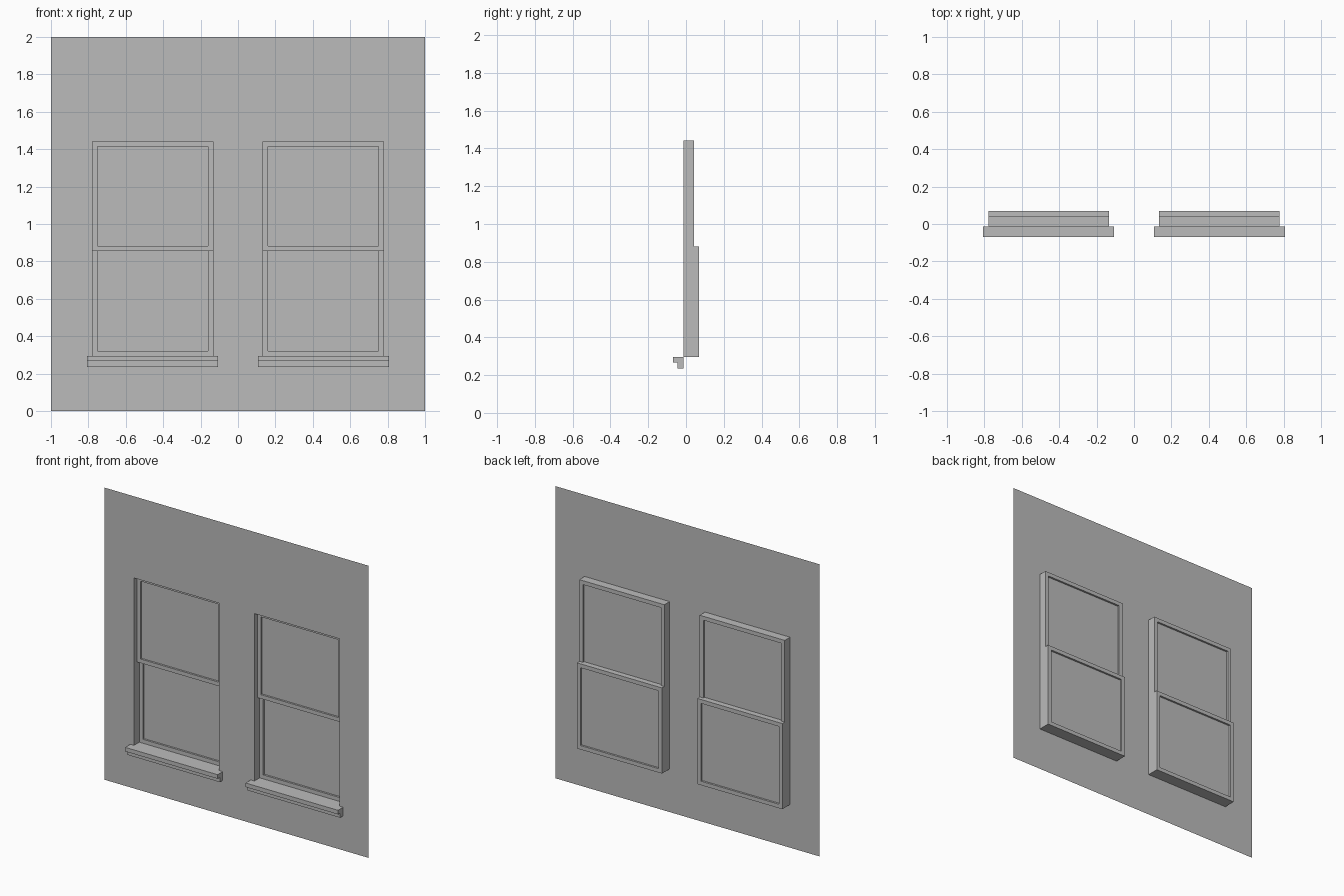
import bpy

cube = bpy.data.objects.get("Cube")
if cube:
    bpy.data.objects.remove(cube, do_unlink=True)

grey = bpy.data.materials.new("plain_grey")
grey.use_nodes = True
grey.diffuse_color = (0.5, 0.5, 0.5, 1)
grey.node_tree.nodes["Principled BSDF"].inputs["Base Color"].default_value = (0.5, 0.5, 0.5, 1)

# Shared measurements
CENTRE, HALF, SILL_HALF = 0.456, 0.322, 0.35
BOTTOM, MEET, TOP = 0.295, 0.868, 1.441
WALL_Y, SASH_Y, MID_Y, BACK_Y = -0.014, 0.017, 0.043, 0.069
RAIL = 0.027


def make(name, verts, faces):
    mesh = bpy.data.meshes.new(name)
    mesh.from_pydata(verts, [], faces)
    mesh.materials.append(grey)
    obj = bpy.data.objects.new(name, mesh)
    bpy.context.collection.objects.link(obj)
    return obj


def rect(x0, x1, z0, z1, y):
    return [(x0, y, z0), (x1, y, z0), (x1, y, z1), (x0, y, z1)]


def bridge(a, b):
    """Quads joining two four-point loops that start at a and b."""
    return [(a + i, a + (i + 1) % 4, b + (i + 1) % 4, b + i) for i in range(4)]


def panel(name, x0, x1, z0, z1, y):
    make(name, rect(x0, x1, z0, z1, y), [(0, 1, 2, 3)])


def sash(name, x0, x1, z0, z1, y0, y1):
    """Square-section frame around a thin pane."""
    inner = (x0 + RAIL, x1 - RAIL, z0 + RAIL, z1 - RAIL)
    verts = []
    for y in (y0, y1):
        verts += rect(x0, x1, z0, z1, y) + rect(*inner, y)
    faces = bridge(0, 4) + bridge(4, 12) + bridge(12, 8) + bridge(8, 0)
    make(name + "_frame", verts, faces)
    panel(name + "_pane", *inner, (y0 + y1) / 2)


def sill(name, x0, x1):
    """Stepped profile run along the width."""
    profile = [(WALL_Y, BOTTOM), (-0.069, BOTTOM), (-0.069, 0.267),
               (-0.046, 0.267), (-0.046, 0.235), (WALL_Y, 0.235)]
    n = len(profile)
    verts = [(x, y, z) for x in (x0, x1) for y, z in profile]
    faces = [(i, (i + 1) % n, n + (i + 1) % n, n + i) for i in range(n)]
    make(name, verts, faces + [tuple(range(n))[::-1], tuple(range(n, 2 * n))])


# Thin wall sheet with two openings
columns = [-1, -CENTRE - HALF, -CENTRE + HALF, CENTRE - HALF, CENTRE + HALF, 1]
rows = [0, BOTTOM, TOP, 2]
width = len(columns)
make("wall", [(x, WALL_Y, z) for z in rows for x in columns],
     [(r * width + c, r * width + c + 1, (r + 1) * width + c + 1, (r + 1) * width + c)
      for r in range(3) for c in range(5) if not (r == 1 and c in (1, 3))])

# Windows
for side, cx in (("left", CENTRE), ("right", -CENTRE)):
    x0, x1 = cx - HALF, cx + HALF
    half_rail = RAIL / 2
    make(side + "_jamb", rect(x0, x1, BOTTOM, TOP, WALL_Y) + rect(x0, x1, BOTTOM, TOP, SASH_Y),
         bridge(0, 4)[1:])
    # Lower reveal reaches back to the inner sash
    low = MEET - half_rail
    make(side + "_lower_reveal",
         rect(x0, x1, BOTTOM, low, WALL_Y) + rect(x0, x1, BOTTOM, low, MID_Y),
         [bridge(0, 4)[i] for i in (0, 1, 3)])
    sash(side + "_upper_sash", x0, x1, low, TOP, SASH_Y, MID_Y)
    sash(side + "_lower_sash", x0, x1, BOTTOM, MEET + half_rail, MID_Y, BACK_Y)
    sill(side + "_sill", cx - SILL_HALF, cx + SILL_HALF)
